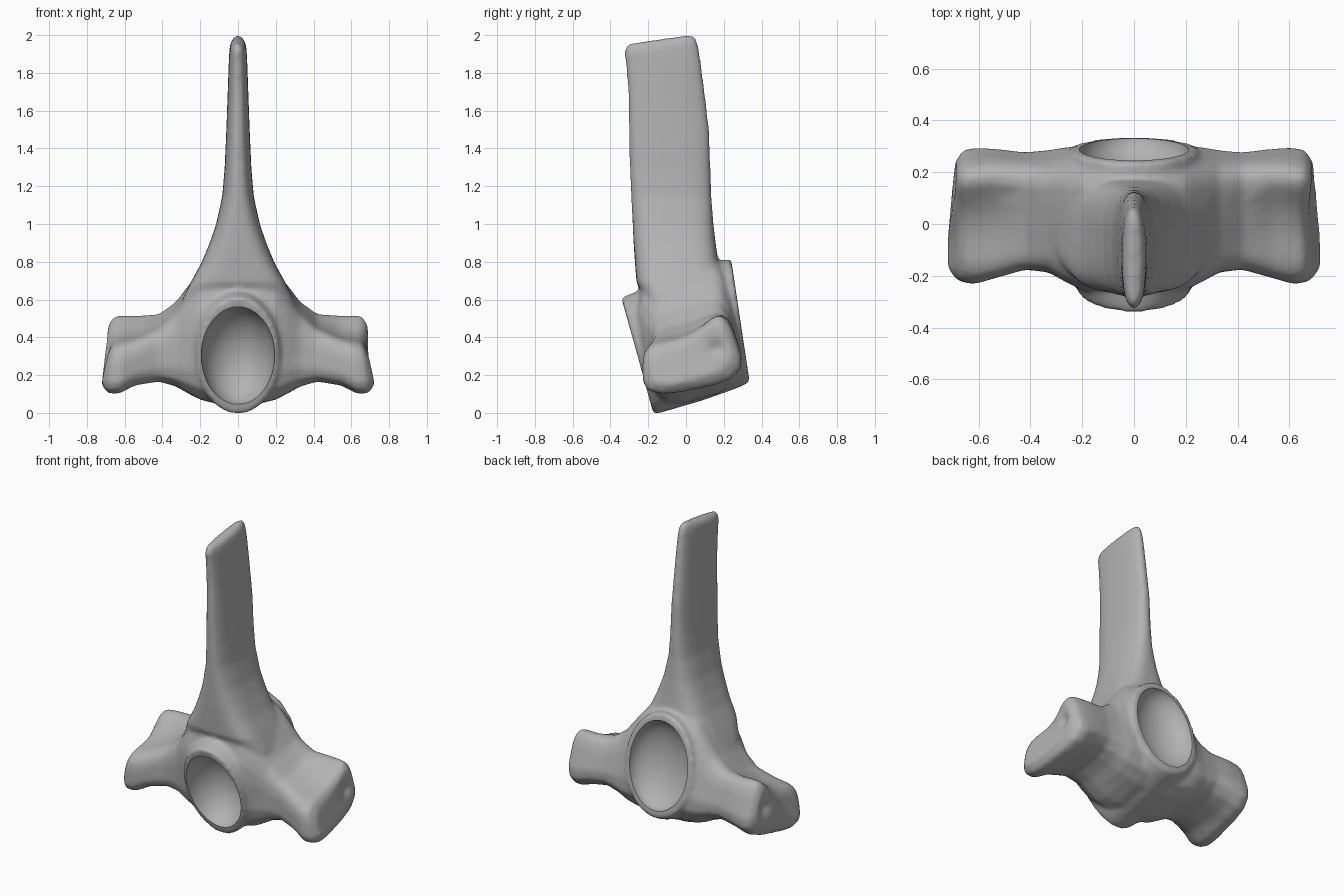
import bpy, bmesh, math
from mathutils import Vector

cube = bpy.data.objects.get("Cube")
if cube:
    bpy.data.objects.remove(cube, do_unlink=True)

bone = bpy.data.materials.new("bone grey")
bone.use_nodes = True
GREY = (0.45, 0.45, 0.45, 1)
bone.diffuse_color = GREY
bone.node_tree.nodes["Principled BSDF"].inputs["Base Color"].default_value = GREY


def round_corners(points, passes=2, cut=0.2):
    """Cut the corners of a closed outline."""
    for _ in range(passes):
        out = []
        for i, p in enumerate(points):
            q = points[(i + 1) % len(points)]
            out += [p.lerp(q, cut), p.lerp(q, 1 - cut)]
        points = out
    return points


def loft(bm, rings):
    """Skin a closed solid over rings of equal length."""
    loops = [[bm.verts.new(p) for p in ring] for ring in rings]
    n = len(loops[0])
    for a, b in zip(loops, loops[1:]):
        for i in range(n):
            j = (i + 1) % n
            bm.faces.new((a[i], a[j], b[j], b[i]))
    bm.faces.new(loops[0][::-1])
    bm.faces.new(loops[-1])


def power(v, e):
    return math.copysign(abs(v) ** e, v)


bm = bmesh.new()
ANGLES = [math.tau * i / 40 for i in range(40)]

# Side processes: x, then (y, z) of front bottom, front top, valley, back top, back bottom
wing = [
    (0.00, (-.18, .00), (-.30, .66), (0, .86), (.20, .84), (.335, .16)),
    (0.12, (-.185, .01), (-.295, .65), (0, .84), (.21, .81), (.34, .16)),
    (0.20, (-.19, .035), (-.28, .63), (0, .76), (.215, .76), (.34, .17)),
    (0.26, (-.185, .075), (-.245, .58), (0, .68), (.215, .69), (.335, .18)),
    (0.33, (-.17, .12), (-.195, .51), (0, .57), (.21, .61), (.32, .21)),
    (0.42, (-.17, .15), (-.18, .44), (0, .48), (.22, .555), (.305, .23)),
    (0.54, (-.205, .13), (-.215, .39), (.02, .43), (.22, .56), (.325, .21)),
    (0.61, (-.23, .08), (-.235, .37), (.02, .42), (.21, .565), (.335, .19)),
    (0.66, (-.215, .08), (-.225, .36), (.02, .41), (.20, .56), (.325, .20)),
    (0.69, (-.17, .13), (-.18, .32), (.03, .38), (.18, .51), (.27, .25)),
]
sections = []
for x, *pts in wing:
    # The lower front lobe reaches further out than the back one
    reach = 0.042 * max(0, (x - 0.5) / 0.19)
    lean = (reach, 0, -reach * .5, 0, 0)
    sections.append(round_corners([Vector((x + d, y, z)) for d, (y, z) in zip(lean, pts)]))
mirrored = [[Vector((-p.x, p.y, p.z)) for p in s] for s in sections[:0:-1]]
loft(bm, mirrored + sections)

# Upright spine: z, half width, front y, back y
spine = [
    (0.45, .30, -.16, .21), (0.60, .30, -.21, .20), (0.70, .25, -.262, .185),
    (0.80, .195, -.27, .172), (0.90, .153, -.277, .158), (1.00, .118, -.282, .146),
    (1.15, .084, -.29, .135), (1.30, .071, -.298, .13), (1.50, .062, -.302, .124),
    (1.70, .055, -.305, .10), (1.88, .049, -.317, .077), (1.96, .045, -.329, .063),
    (1.995, .036, -.322, .05), (2.01, .018, -.30, .025),
]
rings = []
for z, w, y0, y1 in spine:
    # Boxy at the foot, a soft blade higher up
    e = min(.8, max(.45, .5 + (z - .7) * .6))
    ring = []
    for a in ANGLES:
        y = (y0 + y1) / 2 + (y1 - y0) / 2 * power(math.sin(a), e)
        slant = .14 * (y - .03) * max(0, (z - 1.5) / .5)
        ring.append(Vector((w * power(math.cos(a), e), y, z + slant)))
    rings.append(ring)
loft(bm, rings)

# Tilted barrel: centre y, centre z, half width, half height, tilt
barrel = [
    (-.257, .31, .215, .32, .27), (-.21, .325, .235, .325, .26),
    (.03, .405, .24, .335, .21), (.23, .48, .255, .34, .16),
    (.288, .497, .245, .33, .15),
]
loft(bm, [[Vector((w * math.cos(a), y - h * math.sin(a) * math.sin(t),
                   z + h * math.sin(a) * math.cos(t))) for a in ANGLES]
          for y, z, w, h, t in barrel])

bmesh.ops.recalc_face_normals(bm, faces=bm.faces)
mesh = bpy.data.meshes.new("vertebra")
bm.to_mesh(mesh)
bm.free()
mesh.materials.append(bone)
body = bpy.data.objects.new("vertebra", mesh)
bpy.context.collection.objects.link(body)

# Fuse the parts into one soft form
fuse = body.modifiers.new("fuse", 'REMESH')
fuse.mode = 'VOXEL'
fuse.voxel_size = 0.013
soften = body.modifiers.new("soften", 'SMOOTH')
soften.factor = 0.5
soften.iterations = 10

# Hollow dishes in both ends of the barrel
cutters = []
for name, y, z, w, depth, h, tilt in (
        ("front_dish", -.265, .31, .195, .21, .268, .27),
        ("back_dish", .295, .497, .212, .14, .285, .15)):
    bpy.ops.mesh.primitive_uv_sphere_add(segments=48, ring_count=24, location=(0, y, z),
                                         rotation=(tilt, 0, 0))
    cutter = bpy.context.object
    cutter.name = name
    cutter.scale = (w, depth, h)
    cutter.hide_render = True
    cutter.data.materials.append(bone)
    cutters.append(cutter)
    cut = body.modifiers.new(name, 'BOOLEAN')
    cut.operation = 'DIFFERENCE'
    cut.solver = 'EXACT'
    cut.object = cutter

# Bake the modifiers
bpy.context.view_layer.update()
graph = bpy.context.evaluated_depsgraph_get()
baked = bpy.data.meshes.new_from_object(body.evaluated_get(graph))
body.modifiers.clear()
body.data = baked
for cutter in cutters:
    bpy.data.objects.remove(cutter, do_unlink=True)
baked.materials.clear()
baked.materials.append(bone)

# Small pits in the tips of the side processes
for v in baked.vertices:
    if abs(v.co.x) > 0.6:
        d2 = (v.co.y - .16) ** 2 + (v.co.z - .35) ** 2
        v.co.x -= math.copysign(0.02 * math.exp(-d2 / .0016), v.co.x)

# Stand it on the floor
floor = min(v.co.z for v in baked.vertices)
for v in baked.vertices:
    v.co.z -= floor

bpy.ops.object.select_all(action='DESELECT')
body.select_set(True)
bpy.context.view_layer.objects.active = body
bpy.ops.object.shade_smooth_by_angle(angle=math.radians(40))
